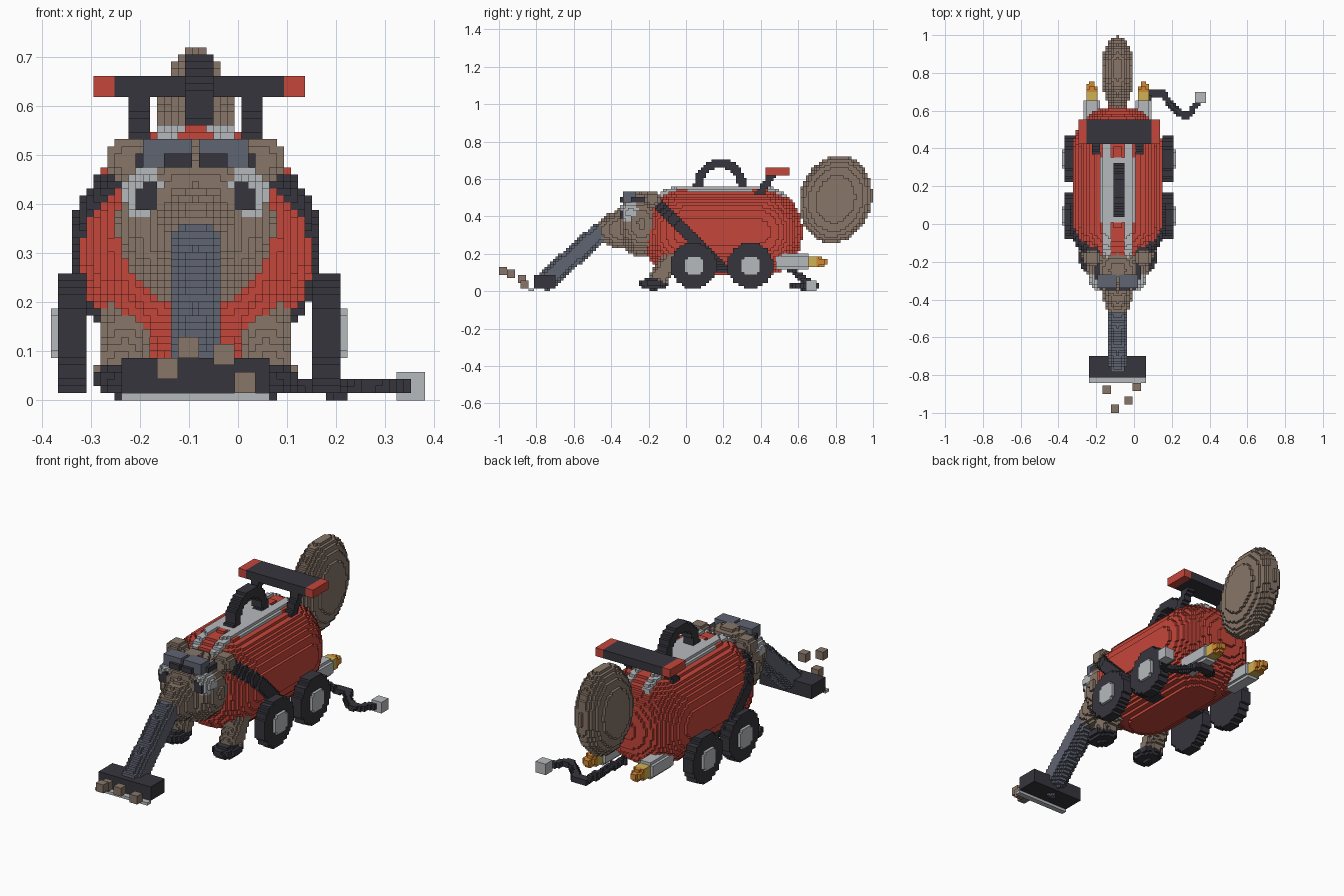
import bpy, bmesh, math
from mathutils import Vector

cube = bpy.data.objects.get("Cube")
if cube:
    bpy.data.objects.remove(cube, do_unlink=True)

H = 2 / 139                      # block size
NX, NY, NZ = 53, 139, 50         # blocks along each axis
X0 = -NX * H / 2
MID = X0 + 20.5 * H              # centre line of the animal
MID_B = X0 + 21 * H              # centre line of wheels, handle and spoiler

COLOURS = {
    "red": (0.56, 0.062, 0.043), "charcoal": (0.037, 0.036, 0.047),
    "light grey": (0.47, 0.49, 0.51), "slate": (0.118, 0.129, 0.17),
    "brown": (0.242, 0.18, 0.14), "yellow": (0.62, 0.44, 0.09),
    "orange": (0.65, 0.25, 0.03),
}
MATS = {}
for cname, rgb in COLOURS.items():
    m = bpy.data.materials.new(cname)
    m.use_nodes = True
    m.diffuse_color = (*rgb, 1)
    bsdf = m.node_tree.nodes["Principled BSDF"]
    bsdf.inputs["Base Color"].default_value = (*rgb, 1)
    bsdf.inputs["Roughness"].default_value = 0.8
    MATS[cname] = m
SLOTS = list(COLOURS)


# Shapes: each returns (low corner, high corner, inside test)
def box(lo, hi):
    return lo, hi, lambda x, y, z: (lo[0] < x < hi[0] and lo[1] < y < hi[1]
                                    and lo[2] < z < hi[2])


def ellipsoid(c, r, tilt=0.0):
    ca, sa, m = math.cos(tilt), math.sin(tilt), max(r)

    def test(x, y, z):
        dy, dz = y - c[1], z - c[2]
        u, v = dy * ca - dz * sa, dy * sa + dz * ca
        return ((x - c[0]) / r[0]) ** 2 + (u / r[1]) ** 2 + (v / r[2]) ** 2 < 1
    return [a - m for a in c], [a + m for a in c], test


def rod(a, b, r):
    a, b = Vector(a), Vector(b)
    d = b - a

    def test(x, y, z):
        p = Vector((x, y, z)) - a
        t = min(1, max(0, p.dot(d) / d.length_squared))
        return (p - d * t).length < r
    return ([min(a[i], b[i]) - r for i in range(3)],
            [max(a[i], b[i]) + r for i in range(3)], test)


def disc(x0, x1, y0, z0, r):
    return ((x0, y0 - r, z0 - r), (x1, y0 + r, z0 + r),
            lambda x, y, z: x0 < x < x1 and math.hypot(y - y0, z - z0) < r)


def tube(y0, y1, x0, z0, r):
    return ((x0 - r, y0, z0 - r), (x0 + r, y1, z0 + r),
            lambda x, y, z: y0 < y < y1 and math.hypot(x - x0, z - z0) < r)


def barrel(r, rule=lambda x, y, z: True):
    def test(x, y, z):
        t = max(0, -y, y - 0.385)
        return (abs(x) ** 2.2 + abs(z - 0.318) ** 2.2 + t ** 2.2 < r ** 2.2
                and rule(x, y, z))
    return (-r, -r, 0.318 - r), (r, 0.385 + r, 0.318 + r), test


GRID = {}


def fill(part, colour, shape, mirror=False, mid=MID):
    """Fill blocks whose centre lies inside the shape; x is measured from mid."""
    lo, hi, test = shape
    lo, hi = list(lo), list(hi)
    if mirror:
        lo[0] = -hi[0]
    lo[0], hi[0] = lo[0] + mid, hi[0] + mid
    org, num = (X0, -1, 0), (NX, NY, NZ)
    rng = [range(max(0, int((lo[i] - org[i]) / H) - 1),
                 min(num[i], int((hi[i] - org[i]) / H) + 2)) for i in range(3)]
    for i in rng[0]:
        x = X0 + (i + 0.5) * H - mid
        x = abs(x) if mirror else x
        for j in rng[1]:
            y = -1 + (j + 0.5) * H
            for k in rng[2]:
                z = (k + 0.5) * H
                if test(x, y, z):
                    c = colour if isinstance(colour, str) else colour(x, y, z)
                    GRID[i, j, k] = (part, c)


# Body with top trim and shoulder straps
fill("tail", "brown", ellipsoid((0, 0.80, 0.492), (0.086, 0.192, 0.236), 0.26))
fill("body", "red", barrel(0.237))


def trim_rule(x, y, z):
    if z < 0.46 or not -0.19 < y < 0.54:
        return False
    return abs(x) < 0.1 if 0 < y < 0.35 else 0.04 < abs(x) < 0.085


fill("top_trim", "light grey", barrel(0.247, trim_rule))
fill("shoulder_strap", "charcoal", barrel(
    0.252, lambda x, y, z: abs(y + z - 0.315) < 0.046 and 0.1 < z < 0.5 and abs(x) > 0.09))

# Head, ears, snout
fill("head", "brown", ellipsoid((0, -0.24, 0.36), (0.16, 0.135, 0.172)))
fill("ear", "brown", ellipsoid((0.135, -0.18, 0.49), (0.05, 0.045, 0.048)), True)
fill("snout", "brown", ellipsoid((0, -0.35, 0.33), (0.085, 0.115, 0.1)))
fill("snout", "brown", rod((0, -0.36, 0.33), (0, -0.42, 0.325), 0.068))


# Eyes with dark pupils, goggles above
def eye_colour(x, y, z):
    pupil = y < -0.325 and math.hypot(x - 0.092, z - 0.412) < 0.03
    return "charcoal" if pupil else "light grey"


fill("eye", eye_colour, ellipsoid((0.1, -0.295, 0.42), (0.048, 0.062, 0.057)), True)
fill("goggles", "slate", box((0, -0.335, 0.472), (0.11, -0.26, 0.535)), True)
fill("goggle_lens", "charcoal", box((0, -0.352, 0.475), (0.07, -0.33, 0.51)), True)
fill("goggle_strap", "charcoal", box((0.088, -0.29, 0.475), (0.122, -0.19, 0.505)), True)

# Suction hose, floor nozzle and crumbs
fill("hose", "slate", rod((0, -0.465, 0.31), (0, -0.745, 0.06), 0.055))
fill("nozzle", "charcoal", box((-0.152, -0.812, H), (0.152, -0.70, 0.087)))
fill("nozzle_lip", "light grey", box((-0.152, -0.842, 0), (0.152, -0.812, H)))
for cx, cy, cz in ((-0.145, -0.88, 0.065), (-0.103, -0.978, 0.108),
                   (-0.03, -0.935, 0.094), (0.012, -0.865, 0.043)):
    e = 1.5 * H
    fill("crumb", "brown", box((cx - e, cy - e, cz - e), (cx + e, cy + e, cz + e)), mid=0)

# Front legs and feet
fill("front_leg", "brown", rod((0.14, -0.07, 0.19), (0.15, -0.145, 0.07), 0.052), True)
fill("foot", "charcoal", ellipsoid((0.148, -0.175, 0.04), (0.063, 0.078, 0.034)), True)

# Wheels and hubs
for wy in (0.042, 0.345):
    fill("wheel", "charcoal", disc(16 * H, 20 * H, wy, 0.137, 0.123), True, MID_B)
    fill("hub", "light grey", disc(19 * H, 21 * H, wy, 0.137, 0.055), True, MID_B)

# Carry handle arch
fill("handle", "charcoal", (
    (-2 * H, 0.03, 0.53), (2 * H, 0.33, 0.71),
    lambda x, y, z: abs(x) < 2 * H and z > 0.53
    and 0.092 < math.hypot(y - 0.182, z - 0.568) < 0.139), mid=MID_B)

# Spoiler with red tips on two slanted struts
fill("spoiler_strut", "charcoal", (
    (0.094, 0.36, 0.5), (0.137, 0.5, 0.63),
    lambda x, y, z: 0.094 < x < 0.137 and 0.5 < z < 0.63
    and abs(y - 0.40 - (z - 0.53) * 0.65) < 0.024), True)
fill("spoiler", lambda x, y, z: "red" if x > 0.171 else "charcoal",
     box((0, 0.425, 0.62), (15 * H, 0.553, 0.662)), True, MID_B)

# Exhaust pipes with flames
fill("flame", lambda x, y, z: "orange" if y > 0.70 or z < 0.135 else "yellow",
     ellipsoid((0.137, 0.66, 0.158), (0.036, 0.095, 0.036)), True)
fill("exhaust", "light grey", tube(0.48, 0.655, 0.137, 0.16, 0.044), True)

# Power cable and plug
path = ((-0.03, 0.56, 0.12), (0.04, 0.62, 0.07), (0.09, 0.69, 0.03), (0.15, 0.695, 0.03),
        (0.195, 0.63, 0.022), (0.265, 0.565, 0.03), (0.30, 0.59, 0.03), (0.345, 0.66, 0.03))
for a, b in zip(path, path[1:]):
    fill("cable", "charcoal", rod(a, b, 0.018), mid=0)
fill("plug", "light grey", box((0.323, 0.64, 0), (0.382, 0.70, 0.058)), mid=0)

# Turn the blocks of each part into a mesh of exposed faces
SIDES = {
    (1, 0, 0): ((1, 0, 0), (1, 1, 0), (1, 1, 1), (1, 0, 1)),
    (-1, 0, 0): ((0, 0, 0), (0, 0, 1), (0, 1, 1), (0, 1, 0)),
    (0, 1, 0): ((0, 1, 0), (0, 1, 1), (1, 1, 1), (1, 1, 0)),
    (0, -1, 0): ((0, 0, 0), (1, 0, 0), (1, 0, 1), (0, 0, 1)),
    (0, 0, 1): ((0, 0, 1), (1, 0, 1), (1, 1, 1), (0, 1, 1)),
    (0, 0, -1): ((0, 0, 0), (0, 1, 0), (1, 1, 0), (1, 0, 0)),
}
parts = {}
for cell, (part, colour) in GRID.items():
    parts.setdefault(part, []).append((cell, colour))

for part, cells in parts.items():
    bm, verts = bmesh.new(), {}
    used = [c for c in SLOTS if any(col == c for _, col in cells)]
    for (i, j, k), colour in cells:
        for (dx, dy, dz), corners in SIDES.items():
            if (i + dx, j + dy, k + dz) in GRID:
                continue
            quad = []
            for a, b, c in corners:
                key = (i + a, j + b, k + c)
                if key not in verts:
                    verts[key] = bm.verts.new((X0 + key[0] * H, -1 + key[1] * H, key[2] * H))
                quad.append(verts[key])
            bm.faces.new(quad).material_index = used.index(colour)
    mesh = bpy.data.meshes.new(part)
    bm.to_mesh(mesh)
    bm.free()
    for c in used:
        mesh.materials.append(MATS[c])
    bpy.context.scene.collection.objects.link(bpy.data.objects.new(part, mesh))
